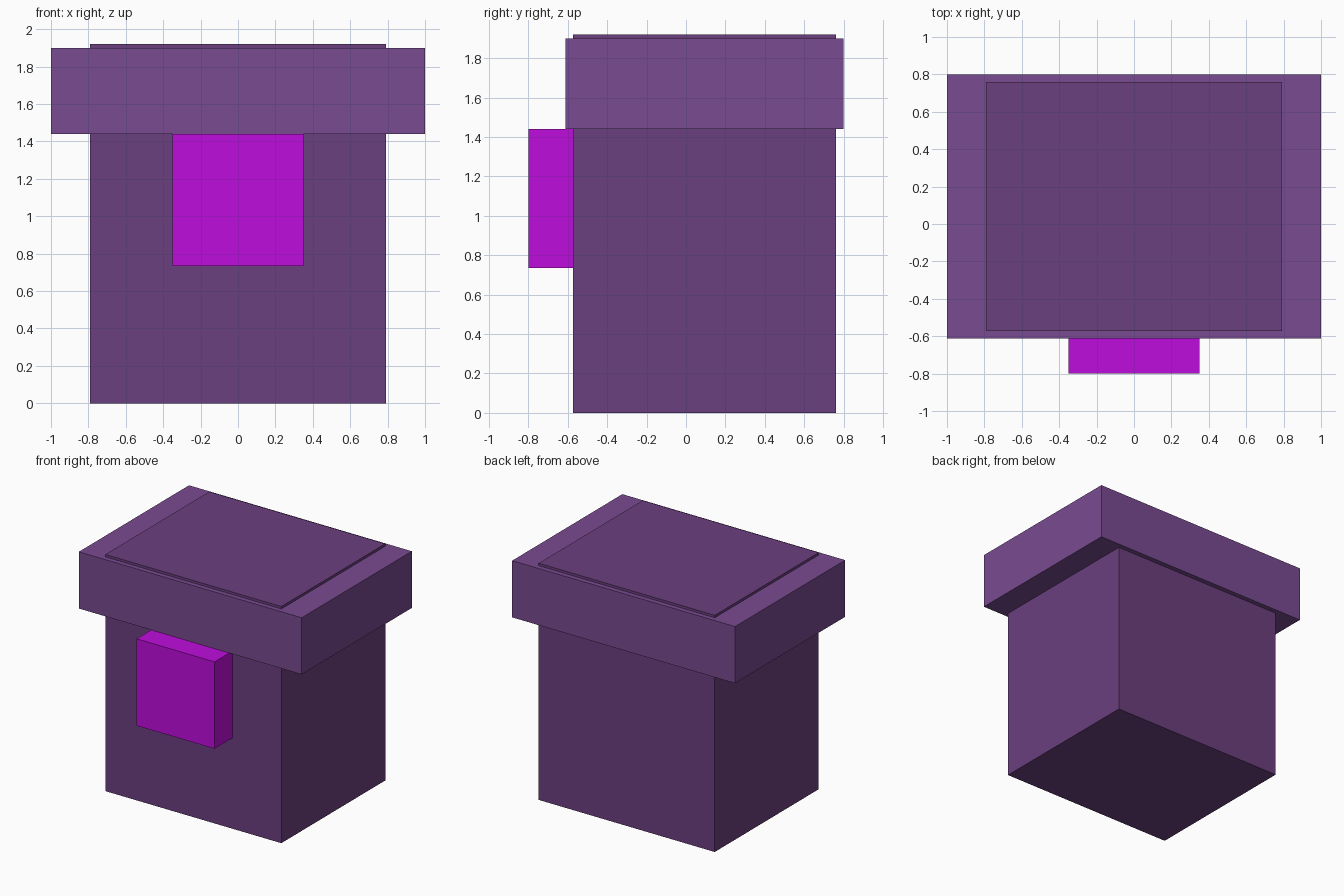
import bpy

if "Cube" in bpy.data.objects:
    bpy.data.objects.remove(bpy.data.objects["Cube"])


def box(name, lo, hi, color):
    """Add a coloured box spanning the corners lo and hi."""
    centre = [(a + b) / 2 for a, b in zip(lo, hi)]
    bpy.ops.mesh.primitive_cube_add(size=1, location=centre)
    obj = bpy.context.object
    obj.name = name
    obj.scale = [b - a for a, b in zip(lo, hi)]
    bpy.ops.object.transform_apply(location=False, rotation=False, scale=True)
    mat = bpy.data.materials.new(name + "_colour")
    mat.diffuse_color = (*color, 1)
    mat.use_nodes = True
    mat.node_tree.nodes["Principled BSDF"].inputs["Base Color"].default_value = mat.diffuse_color
    obj.data.materials.append(mat)
    return obj


# Main block, its top showing just above the collar
box("body", (-0.79, -0.573, 0), (0.79, 0.76, 1.92), (0.147, 0.050, 0.212))

# Wide collar around the top
box("collar", (-1, -0.612, 1.44), (1, 0.80, 1.90), (0.191, 0.069, 0.283))

# Bright block on the front, tucked under the collar
box("front_block", (-0.35, -0.80, 0.735), (0.35, -0.57, 1.44), (0.521, 0.004, 0.716))
